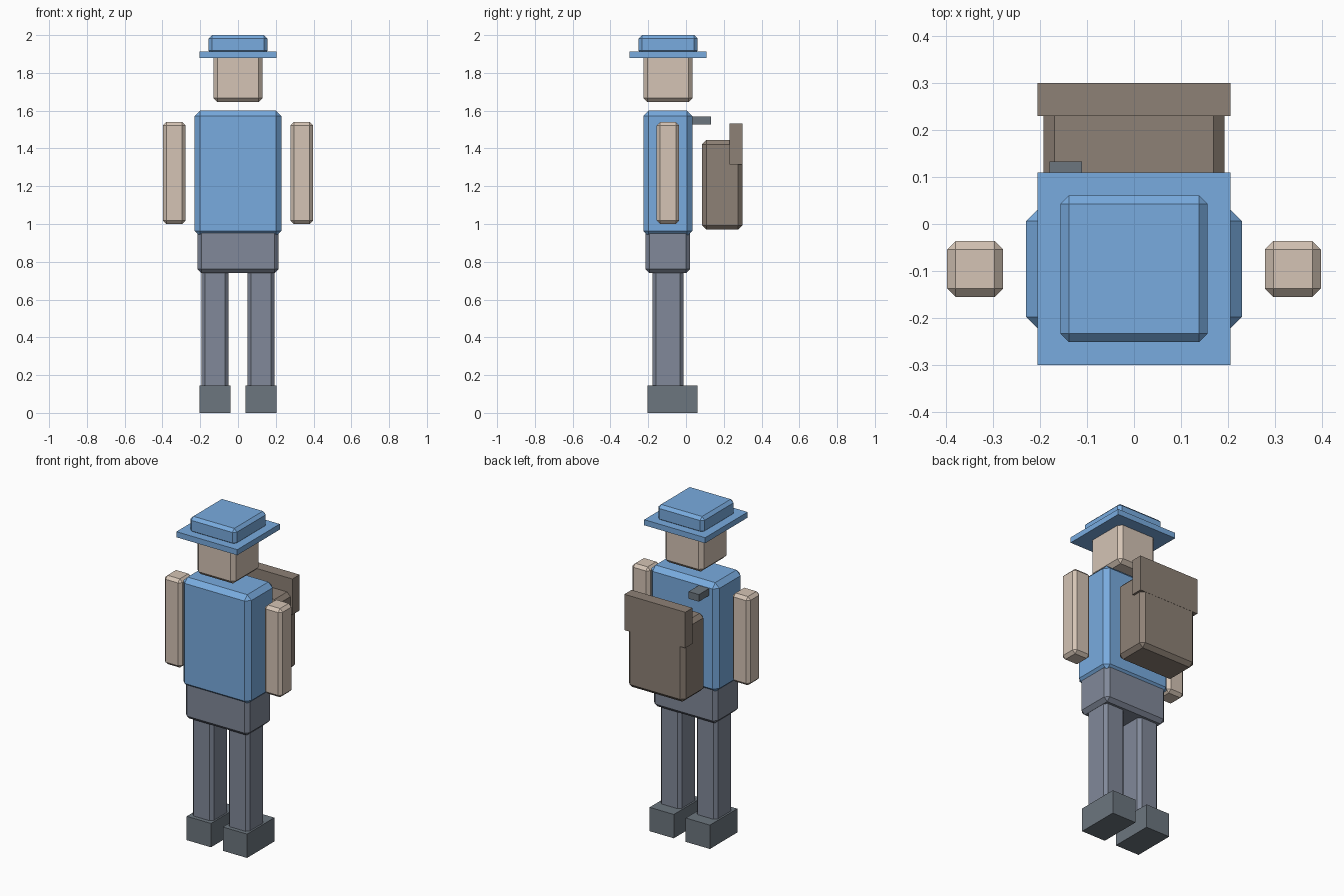
import bpy
from mathutils import Vector

if "Cube" in bpy.data.objects:
    bpy.data.objects.remove(bpy.data.objects["Cube"])


def material(name, rgb):
    m = bpy.data.materials.new(name)
    m.diffuse_color = (*rgb, 1)
    m.use_nodes = True
    m.node_tree.nodes["Principled BSDF"].inputs["Base Color"].default_value = m.diffuse_color
    return m


BLUE = material("blue_cloth", (0.19, 0.41, 0.74))
SKIN = material("skin", (0.66, 0.55, 0.46))
SLATE = material("trousers", (0.22, 0.25, 0.32))
BOOT = material("boot_leather", (0.15, 0.18, 0.21))
PACK = material("pack_canvas", (0.27, 0.22, 0.18))


def box(name, x, y, z, mat, bevel=0.0):
    """Box from (min, max) ranges, optionally with chamfered edges."""
    lo, hi = Vector((x[0], y[0], z[0])), Vector((x[1], y[1], z[1]))
    bpy.ops.mesh.primitive_cube_add(size=1, location=(lo + hi) / 2)
    o = bpy.context.object
    o.name = name
    o.scale = hi - lo
    bpy.ops.object.transform_apply(location=False, rotation=False, scale=True)
    o.data.materials.append(mat)
    if bevel:
        b = o.modifiers.new("chamfer", 'BEVEL')
        b.width = bevel
        b.segments = 1
    return o


def pair(name, x, y, z, mat, bevel=0.0):
    """The same box on both sides of x = 0."""
    box("right_" + name, x, y, z, mat, bevel)
    box("left_" + name, (-x[1], -x[0]), y, z, mat, bevel)


# Hat and head
box("hat_crown", (-0.156, 0.156), (-0.251, 0.061), (1.90, 2.0), BLUE, 0.018)
box("hat_brim", (-0.205, 0.205), (-0.30, 0.109), (1.88, 1.914), BLUE)
box("head", (-0.13, 0.13), (-0.225, 0.035), (1.645, 1.905), SKIN, 0.022)

# Torso, hips and limbs
box("torso", (-0.229, 0.229), (-0.226, 0.034), (0.935, 1.6), BLUE, 0.028)
box("hips", (-0.215, 0.215), (-0.215, 0.022), (0.74, 0.99), SLATE, 0.022)
pair("arm", (0.278, 0.397), (-0.155, -0.036), (1.0, 1.54), SKIN, 0.018)
pair("leg", (0.05, 0.192), (-0.178, -0.014), (0.10, 0.78), SLATE, 0.018)
pair("boot", (0.04, 0.203), (-0.203, 0.06), (0.0, 0.145), BOOT)

# Backpack, its top flap and the strap stub
box("backpack", (-0.192, 0.192), (0.085, 0.299), (0.97, 1.445), PACK, 0.023)
box("backpack_flap", (-0.205, 0.205), (0.23, 0.30), (1.315, 1.533), PACK)
box("strap", (-0.18, -0.11), (0.0, 0.133), (1.527, 1.57), BOOT)
